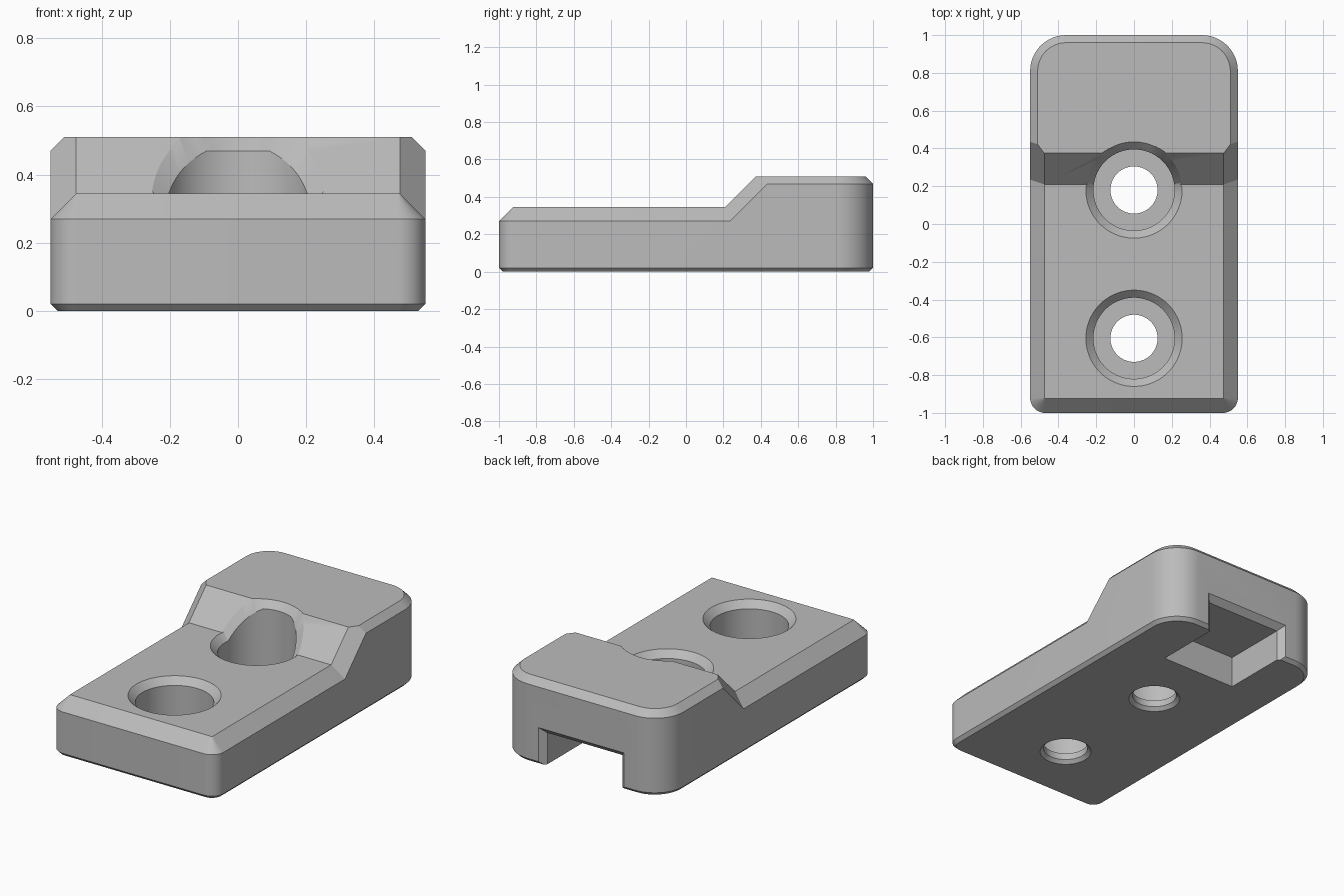
import bpy
import bmesh
import math
from mathutils import Vector

if "Cube" in bpy.data.objects:
    bpy.data.objects.remove(bpy.data.objects["Cube"], do_unlink=True)

HALF_W = 0.55
LOW, HIGH = 0.345, 0.51      # heights of the two decks
STEP = 0.21                  # where the 45 degree ramp starts


def loft(rings):
    """Closed solid through rings of equal length."""
    bm = bmesh.new()
    loops = [[bm.verts.new(p) for p in ring] for ring in rings]
    for a, b in zip(loops, loops[1:]):
        for i in range(len(a)):
            j = (i + 1) % len(a)
            bm.faces.new((a[i], a[j], b[j], b[i]))
    bm.faces.new(loops[0][::-1])
    bm.faces.new(loops[-1])
    bmesh.ops.recalc_face_normals(bm, faces=bm.faces[:])
    return bm


def slice_off(bm, point, normal):
    """Remove what lies beyond a plane and cap the opening."""
    geom = bm.verts[:] + bm.edges[:] + bm.faces[:]
    bmesh.ops.bisect_plane(bm, geom=geom, dist=1e-6, plane_co=point,
                           plane_no=Vector(normal).normalized(), clear_outer=True)
    bmesh.ops.holes_fill(bm, edges=[e for e in bm.edges if e.is_boundary], sides=0)
    bmesh.ops.recalc_face_normals(bm, faces=bm.faces[:])


def make_object(name, bm):
    mesh = bpy.data.meshes.new(name)
    bm.to_mesh(mesh)
    bm.free()
    obj = bpy.data.objects.new(name, mesh)
    bpy.context.collection.objects.link(obj)
    return obj


def combine(target, tool, operation):
    mod = target.modifiers.new("combine", 'BOOLEAN')
    mod.operation, mod.solver, mod.object = operation, 'EXACT', tool
    bpy.context.view_layer.objects.active = target
    bpy.ops.object.modifier_apply(modifier=mod.name)
    bpy.data.objects.remove(tool, do_unlink=True)


def outline(inset, z, steps=12):
    """Rounded rectangle with tight front corners and wide rear corners."""
    pts = []
    corners = ((1, 1, 0.19), (-1, 1, 0.19), (-1, -1, 0.08), (1, -1, 0.08))
    for quarter, (sx, sy, radius) in enumerate(corners):
        cx, cy = sx * (HALF_W - radius), sy * (1 - radius)
        for i in range(steps + 1):
            a = math.pi / 2 * (quarter + i / steps)
            pts.append((cx + (radius - inset) * math.cos(a),
                        cy + (radius - inset) * math.sin(a), z))
    return pts


def deck_height(y):
    return min(HIGH, LOW + max(0, y - STEP))


def bore_ring(cy, radius, height, n=64):
    """Circle whose height is a number or a function of y."""
    pts = []
    for i in range(n):
        a = 2 * math.pi * (i + 0.5) / n
        y = cy + radius * math.sin(a)
        z = height(y) if callable(height) else height
        pts.append((radius * math.cos(a), y, z))
    return pts


# Low front deck with its wide chamfer
low = loft([outline(0.02, 0), outline(0, 0.02),
            outline(0, LOW - 0.075), outline(0.075, LOW)])
slice_off(low, (0, 0.3, 0), (0, 1, 0))
body = make_object("clamp_body", low)

# Raised rear block: ramp plane and the chamfers along both ramp edges
block = loft([outline(0.02, 0), outline(0, 0.02),
              outline(0, HIGH - 0.04), outline(0.04, HIGH)])
ramp_top = STEP + HIGH - LOW
slice_off(block, (0, ramp_top, HIGH), (0, -1, 1))
for side in (1, -1):
    slice_off(block, (side * 0.475, ramp_top, HIGH), (side * 4 / 3, -1, 1))
combine(body, make_object("rear_block", block), 'UNION')

# Two counterbored screw holes, with rims that follow the deck
for cy in (0.18, -0.605):
    cutter = loft([
        bore_ring(cy, 0.175, -0.03),
        bore_ring(cy, 0.125, 0.02),
        bore_ring(cy, 0.125, 0.06),
        bore_ring(cy, 0.215, 0.06),
        bore_ring(cy, 0.215, lambda y: deck_height(y) - 0.04),
        bore_ring(cy, 0.265, lambda y: deck_height(y) + 0.01),
        bore_ring(cy, 0.265, 0.7)])
    combine(body, make_object("screw_hole", cutter), 'DIFFERENCE')

# Notch under the rear edge with a flared mouth
notch = loft([[(-w, y, -0.1), (w, y, -0.1), (w, y, top), (-w, y, top)]
              for y, w, top in ((0.57, 0.25, 0.19), (0.965, 0.25, 0.19),
                                (1.05, 0.335, 0.275))])
combine(body, make_object("rear_notch", notch), 'DIFFERENCE')

# Single grey finish
grey = bpy.data.materials.new("plain_grey")
grey.use_nodes = True
colour = (0.5, 0.5, 0.5, 1)
grey.diffuse_color = colour
grey.node_tree.nodes["Principled BSDF"].inputs["Base Color"].default_value = colour
body.data.materials.clear()
body.data.materials.append(grey)

bpy.ops.object.select_all(action='DESELECT')
body.select_set(True)
bpy.context.view_layer.objects.active = body
bpy.ops.object.shade_smooth_by_angle(angle=math.radians(25))
